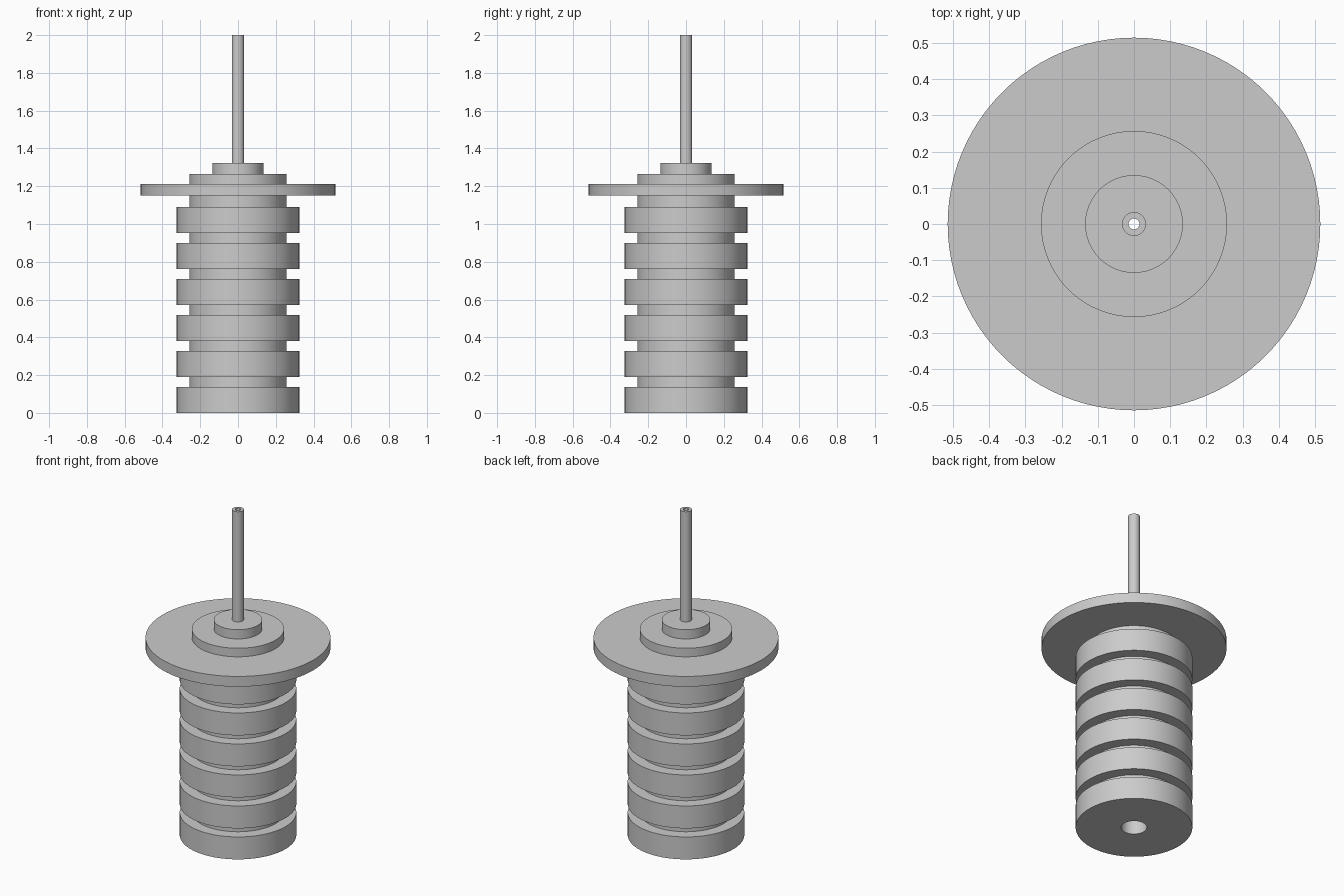
import bpy
import bmesh
from math import cos, sin, pi, radians

cube = bpy.data.objects.get("Cube")
if cube:
    bpy.data.objects.remove(cube, do_unlink=True)

SEGMENTS = 96

grey = bpy.data.materials.new("plain_grey")
grey.use_nodes = True
colour = (0.6, 0.6, 0.6, 1)
grey.diffuse_color = colour
grey.node_tree.nodes["Principled BSDF"].inputs["Base Color"].default_value = colour


def lathe(name, profile):
    """Turn a (radius, height) profile about z; an upward profile faces outward."""
    bm = bmesh.new()
    rings = [[bm.verts.new((r * cos(2 * pi * i / SEGMENTS),
                            r * sin(2 * pi * i / SEGMENTS), z))
              for i in range(SEGMENTS)] for r, z in profile]
    for low, high in zip(rings, rings[1:]):
        for i in range(SEGMENTS):
            j = (i + 1) % SEGMENTS
            bm.faces.new((low[i], low[j], high[j], high[i]))
    mesh = bpy.data.meshes.new(name)
    bm.to_mesh(mesh)
    bm.free()
    mesh.materials.append(grey)
    obj = bpy.data.objects.new(name, mesh)
    bpy.context.collection.objects.link(obj)
    bpy.ops.object.select_all(action="DESELECT")
    obj.select_set(True)
    bpy.context.view_layer.objects.active = obj
    bpy.ops.object.shade_smooth_by_angle(angle=radians(30))
    return obj


BODY_R, NECK_R, FLANGE_R, COLLAR_R, ROD_R = 0.325, 0.257, 0.515, 0.135, 0.033
WIDE_BORE_R, FINE_BORE_R = 0.072, 0.015
FLANGE_Z, FLANGE_TOP, NECK_TOP, COLLAR_TOP, TOP = 1.15, 1.213, 1.266, 1.323, 2.0
RIBS, PITCH, RIB_HEIGHT = 6, 0.1905, 0.138

# Ribbed body: six wide ribs separated by narrow grooves
profile = [(WIDE_BORE_R, 0)]
for n in range(RIBS):
    z = n * PITCH
    if n:
        profile.append((NECK_R, z))
    profile += [(BODY_R, z), (BODY_R, z + RIB_HEIGHT), (NECK_R, z + RIB_HEIGHT)]
profile.append((NECK_R, FLANGE_Z))
lathe("ribbed_body", profile)

# Wide mounting flange
lathe("flange", [(NECK_R, FLANGE_Z), (FLANGE_R, FLANGE_Z),
                 (FLANGE_R, FLANGE_TOP), (NECK_R, FLANGE_TOP)])

# Stepped collar above the flange
lathe("stepped_collar", [(NECK_R, FLANGE_TOP), (NECK_R, NECK_TOP), (COLLAR_R, NECK_TOP),
                         (COLLAR_R, COLLAR_TOP), (ROD_R, COLLAR_TOP)])

# Thin tube on top
lathe("top_tube", [(ROD_R, COLLAR_TOP), (ROD_R, TOP), (FINE_BORE_R, TOP)])

# Hole running through the whole part, wide in the body and fine in the tube
lathe("through_bore", [(FINE_BORE_R, TOP), (FINE_BORE_R, NECK_TOP),
                       (WIDE_BORE_R, NECK_TOP), (WIDE_BORE_R, 0)])
